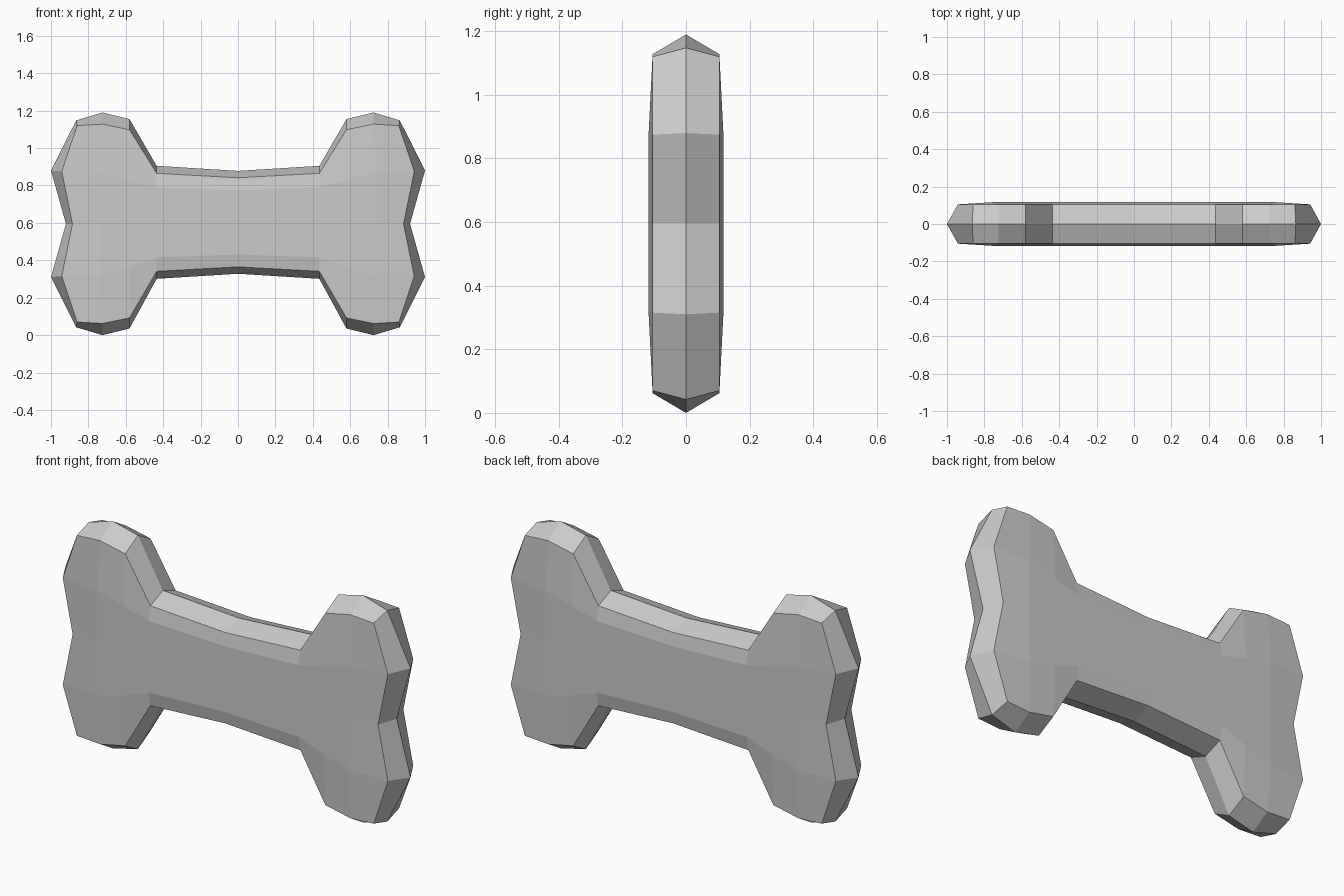
import bpy, bmesh
from mathutils import Vector

cube = bpy.data.objects.get("Cube")
if cube:
    bpy.data.objects.remove(cube, do_unlink=True)

CENTRE_Z = 0.595
RIM_Y, FACE_Y = 0.105, 0.118

# Quarter outlines (x, height above the centre), from the end notch to the waist
edge = [(0.92, 0), (1.0, 0.285), (0.865, 0.553), (0.725, 0.595),
        (0.58, 0.56), (0.435, 0.302), (0, 0.275)]
rim = [(0.885, 0), (0.942, 0.28), (0.86, 0.525), (0.725, 0.533),
       (0.58, 0.503), (0.435, 0.262), (0, 0.238)]
# Flat centre of the broad side, with its row on the horizontal axis
face = [(0.735, 0.275), (0.58, 0.235), (0.435, 0.187), (0, 0.172)]
axis = [(x, 0) for x, z in face]


def layer(points, y):
    return [Vector((x, y, z)) for x, z in points]


E, R = layer(edge, 0), layer(rim, RIM_Y)
F, A = layer(face, FACE_Y), layer(axis, FACE_Y)

# One eighth of the bone
polys = [(E[i], E[i + 1], R[i + 1], R[i]) for i in range(len(E) - 1)]
polys += [(R[0], R[1], F[0], A[0]), (R[1], R[2], R[3], F[0])]
for i in range(3):
    polys.append((F[i], R[i + 3], R[i + 4], F[i + 1]))
    polys.append((A[i], F[i], F[i + 1], A[i + 1]))

# Mirror it across all three planes
bm = bmesh.new()
for sx in (1, -1):
    for sy in (1, -1):
        for sz in (1, -1):
            for poly in polys:
                bm.faces.new([bm.verts.new((p.x * sx, p.y * sy, p.z * sz))
                              for p in poly])
bmesh.ops.remove_doubles(bm, verts=bm.verts, dist=0.0005)
bmesh.ops.recalc_face_normals(bm, faces=bm.faces)

# Stand it on the ground, with the shaft sitting slightly higher
for v in bm.verts:
    v.co.z += CENTRE_Z + (0.008 if abs(v.co.x) < 0.5 else 0)

mesh = bpy.data.meshes.new("bone")
bm.to_mesh(mesh)
bm.free()
bone = bpy.data.objects.new("bone", mesh)
bpy.context.collection.objects.link(bone)

# Plain grey
grey = bpy.data.materials.new("light grey")
grey.use_nodes = True
colour = (0.6, 0.6, 0.6, 1)
grey.diffuse_color = colour
grey.node_tree.nodes["Principled BSDF"].inputs["Base Color"].default_value = colour
mesh.materials.append(grey)
